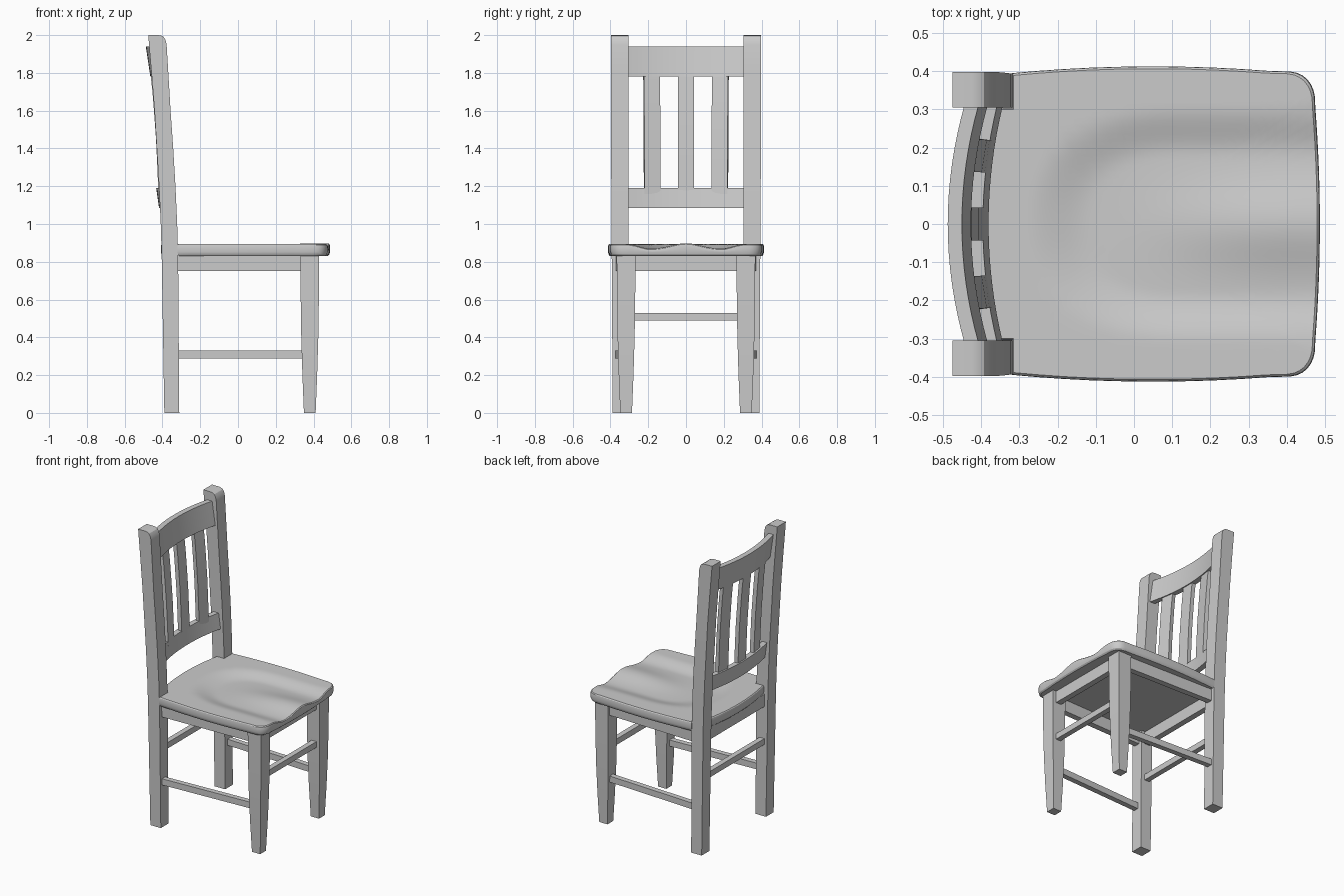
import bpy, bmesh, math

if "Cube" in bpy.data.objects:
    bpy.data.objects.remove(bpy.data.objects["Cube"])


def finish(name, bm):
    bmesh.ops.recalc_face_normals(bm, faces=bm.faces)
    me = bpy.data.meshes.new(name)
    bm.to_mesh(me)
    bm.free()
    ob = bpy.data.objects.new(name, me)
    bpy.context.collection.objects.link(ob)
    bpy.ops.object.select_all(action='DESELECT')
    bpy.context.view_layer.objects.active = ob
    ob.select_set(True)
    bpy.ops.object.shade_smooth_by_angle(angle=math.radians(30))
    return ob


def loft(name, rings):
    """Skin a list of equal-length rings and cap both ends."""
    bm = bmesh.new()
    rs = [[bm.verts.new(p) for p in r] for r in rings]
    n = len(rs[0])
    for a, b in zip(rs, rs[1:]):
        for i in range(n):
            j = (i + 1) % n
            bm.faces.new((a[i], a[j], b[j], b[i]))
    bm.faces.new(rs[0])
    bm.faces.new(rs[-1])
    return finish(name, bm)


def rect_z(x0, x1, y0, y1, z):
    return [(x0, y0, z), (x1, y0, z), (x1, y1, z), (x0, y1, z)]


def lerp(table, t):
    for (a, p), (b, q) in zip(table, table[1:]):
        if t <= b:
            return p + (q - p) * (t - a) / (b - a)
    return table[-1][1]


def smooth(a, b, t):
    t = min(1, max(0, (t - a) / (b - a)))
    return t * t * (3 - 2 * t)


# Back posts: leaning profile with a rounded top front edge
POST = [(0, -.39, -.311), (.83, -.404, -.317), (1.0, -.409, -.322), (1.2, -.418, -.331),
        (1.4, -.43, -.343), (1.6, -.442, -.357), (1.8, -.458, -.369), (1.95, -.471, -.378),
        (1.975, -.473, -.384), (1.99, -.474, -.393), (1.998, -.475, -.408), (2.0, -.475, -.425)]
for s in (-1, 1):
    loft("back_post", [rect_z(b, f, s * .305, s * (.388 + .01 * min(1, z / 1.6)), z)
                       for z, b, f in POST])

# Front legs: square top, tapering towards the foot
for s in (-1, 1):
    loft("front_leg", [rect_z(.38 - h, .38 + h, s * (.317 - h), s * (.317 + h), z)
                       for z, h in ((0, .031), (.2, .039), (.4, .045), (.6, .048), (.835, .05))])


# Aprons and stretchers: straight bars between two points
def bar(name, a, b, t, z0, z1):
    d = (b[0] - a[0], b[1] - a[1])
    k = t / 2 / math.hypot(*d)
    nx, ny = -d[1] * k, d[0] * k
    loft(name, [[(x + nx, y + ny, z0), (x - nx, y - ny, z0),
                 (x - nx, y - ny, z1), (x + nx, y + ny, z1)] for x, y in (a, b)])


for s in (-1, 1):
    bar("side_apron", (-.33, s * .35), (.36, s * .33), .04, .75, .835)
    bar("side_stretcher", (-.33, s * .355), (.37, s * .32), .036, .288, .33)
for name, x, w in (("front", .385, .29), ("back", -.36, .32)):
    bar(name + "_apron", (x, -w), (x, w), .04, .75, .835)
    bar(name + "_stretcher", (x, -w), (x, w), .036, .49, .53)


# Curved back rails: tilted section swept along a shallow bow
def rail(name, z0, z1, back0, back1, t, bow):
    rings = []
    for i in range(17):
        y = -.31 + .62 * i / 16
        o = bow * (y / .305) ** 2
        rings.append([(back0 + o, y, z0), (back0 + t + o, y, z0),
                      (back1 + t + o, y, z1), (back1 + o, y, z1)])
    loft(name, rings)


rail("lower_rail", 1.085, 1.19, -.418, -.433, .037, .036)
rail("top_rail", 1.78, 1.94, -.464, -.488, .037, .042)

# Back slats: bent with the posts and turned to follow the bow
SLAT = [(1.15, -.407), (1.3, -.413), (1.45, -.42), (1.6, -.431), (1.7, -.439), (1.82, -.452)]
for yc in (-.18, 0, .18):
    ang = math.atan(2 * .04 * yc / .305 ** 2)
    rings = []
    for z, x in SLAT:
        c = x + .04 * (yc / .305) ** 2
        y = yc * (1 + .03 * (z - 1.45))
        rings.append([(c + a * math.cos(ang) + b * math.sin(ang),
                       y - a * math.sin(ang) + b * math.cos(ang), z)
                      for a, b in ((-.014, -.043), (.014, -.043), (.014, .043), (-.014, .043))])
    loft("back_slat", rings)

# Seat outline (half): bowed front, rounded corner, bowed side, notch for the post
half = [(.487 - .014 * (y / .33) ** 2, y) for y in [.03 * i for i in range(11)]]
half += [(.395 + .08 * math.cos(a) ** .8, .315 + .085 * math.sin(a) ** .9)
         for a in [math.radians(12 * i) for i in range(1, 8)]]
half += [(x, .413 - .13 * (x - .05) ** 2) for x in [.35 - .067 * i for i in range(11)]]
half += [(-.32, .35), (-.32, .305), (-.345, .305)]
half += [(-.408 + .033 * (y / .305) ** 2, y) for y in (.305, .25, .2, .15, .1, .05, 0)]
outline = half + [(x, -y) for x, y in half[-2:0:-1]]


def seat_z(x, y):
    # Scooped dish, open to the front, with a raised ridge between the thighs
    rear = (max(0, .12 - x) / .39) ** 2.4
    r = (rear + (abs(y) / .3) ** 2.4) ** (1 / 2.4)
    dish = smooth(1.03, .6, r)
    ridge = math.exp(-(y / .11) ** 2) * smooth(-.1, .42, x)
    return .893 - .026 * dish * (1 - ridge) + .005 * ridge


bm = bmesh.new()
N = len(outline)
levels = [(.985 * k / 24, None) for k in range(1, 25)]
levels += [(.996, -.005), (1, -.014), (1, .852), (.992, .838), (.975, .83)]
prev = None
centre = bm.verts.new((0, 0, seat_z(0, 0)))
for s, z in levels:
    ring = []
    for x, y in outline:
        zz = seat_z(x * s, y * s) if z is None else (seat_z(x, y) + z if z < 0 else z)
        ring.append(bm.verts.new((x * s, y * s, zz)))
    for i in range(N):
        j = (i + 1) % N
        if prev:
            bm.faces.new((prev[i], prev[j], ring[j], ring[i]))
        else:
            bm.faces.new((centre, ring[j], ring[i]))
    prev = ring
bm.faces.new(prev)
finish("seat", bm)
